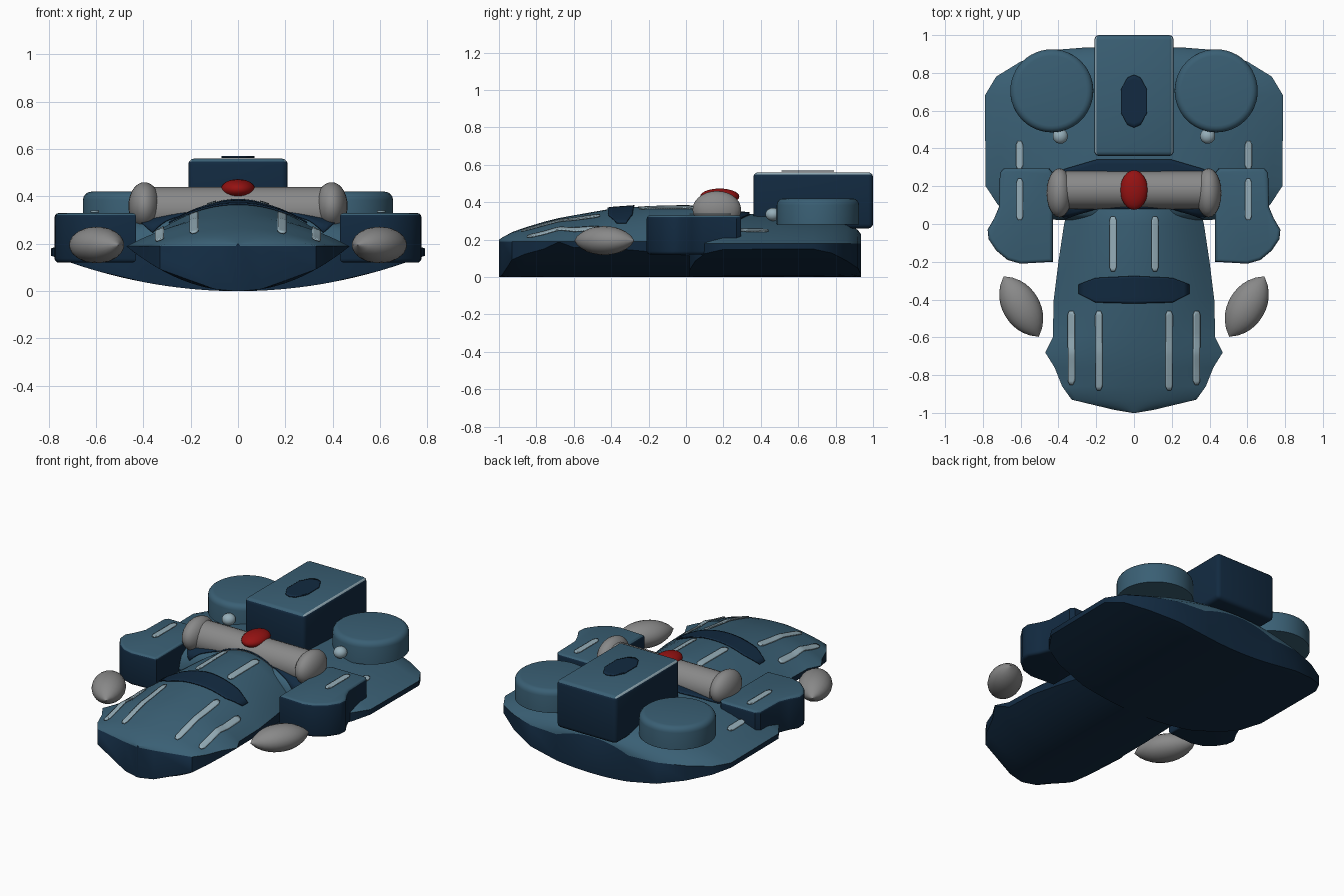
import bpy, bmesh, math
from mathutils import Matrix, Vector

cube = bpy.data.objects.get("Cube")
if cube:
    bpy.data.objects.remove(cube, do_unlink=True)


def material(name, rgb):
    m = bpy.data.materials.new(name)
    m.use_nodes = True
    m.diffuse_color = (*rgb, 1)
    m.node_tree.nodes["Principled BSDF"].inputs["Base Color"].default_value = (*rgb, 1)
    return m


BLUE = material("steel_blue", (0.042, 0.115, 0.175))
NAVY = material("dark_navy", (0.006, 0.023, 0.052))
PALE = material("pale_blue", (0.3, 0.42, 0.48))
GREY = material("mid_grey", (0.25, 0.25, 0.25))
RED = material("deep_red", (0.3, 0.006, 0.006))
SIDES = (("left", 1), ("right", -1))


def finish(name, bm, mats, rule=None, angle=35, recalc=True):
    """Turn a bmesh into a smooth-shaded object, colouring faces by a rule."""
    if recalc:
        bmesh.ops.recalc_face_normals(bm, faces=bm.faces)
    bm.normal_update()
    if rule:
        for f in bm.faces:
            f.material_index = rule(f)
    me = bpy.data.meshes.new(name)
    bm.to_mesh(me)
    bm.free()
    for m in mats:
        me.materials.append(m)
    ob = bpy.data.objects.new(name, me)
    bpy.context.collection.objects.link(ob)
    bpy.ops.object.select_all(action='DESELECT')
    ob.select_set(True)
    bpy.context.view_layer.objects.active = ob
    bpy.ops.object.shade_smooth_by_angle(angle=math.radians(angle))
    return ob


def lerp_rows(rows, t):
    """Interpolate rows of (t, a, b) at t."""
    for p, q in zip(rows, rows[1:]):
        if p[0] <= t <= q[0]:
            k = (t - p[0]) / (q[0] - p[0])
            return tuple(a + (b - a) * k for a, b in zip(p[1:], q[1:]))
    return None


# Hull stations: y, half width, crown height
NOSE = [(-1, .01, .2), (-.985, .1, .21), (-.93, .33, .24), (-.86, .38, .265),
        (-.76, .42, .295), (-.68, .47, .315), (-.6, .43, .33), (-.4, .425, .365),
        (-.2, .4, .38), (0, .37, .385), (.08, .35, .38), (.2, .3, .33)]
REAR = [(.02, .4, .31), (.05, .6, .33), (.1, .72, .345), (.2, .785, .345),
        (.68, .79, .32), (.78, .73, .31), (.86, .6, .29), (.92, .44, .25), (.935, .25, .23)]


def crown(rows, rim, x, y):
    row = lerp_rows(rows, y)
    if not row or abs(x) > row[0]:
        return 0
    w, h = row
    return rim + (h - rim) * (1 - (x / w) ** 2)


def deck(x, y):
    return max(crown(NOSE, .19, x, y), crown(REAR, .18, x, y))


def hull(name, rows, rim, keel):
    """Loft a domed top and a shallow curved keel along y."""
    bm, n, rings = bmesh.new(), 24, []
    for y, w, h in rows:
        us = [i * 2 / n - 1 for i in range(n + 1)]
        top = [(u * w, y, rim + (h - rim) * (1 - u * u)) for u in us]
        low = [(u * w, y, keel * (u * w) ** 2) for u in reversed(us)]
        rings.append([bm.verts.new(p) for p in top + low])
    count = len(rings[0])
    tops = set()
    for a, b in zip(rings, rings[1:]):
        for i in range(count):
            j = (i + 1) % count
            f = bm.faces.new((a[i], a[j], b[j], b[i]))
            if i < n:
                tops.add(f)
    for ring in (rings[0], rings[-1]):
        for i in range(n):
            bm.faces.new((ring[i], ring[i + 1], ring[count - 2 - i], ring[count - 1 - i]))
    finish(name, bm, (BLUE, NAVY), lambda f: 0 if f in tops else 1, 40)


hull("nose_hull", NOSE, .19, .85)
hull("rear_hull", REAR, .18, .24)


def drape(name, mat, cols, height=deck, n=20, rows=12):
    """Thin plate following a surface; cols are (x, y_min, y_max)."""
    bm, grid = bmesh.new(), []
    for i in range(n + 1):
        x = cols[0][0] + (cols[-1][0] - cols[0][0]) * i / n
        x = min(x, cols[-1][0])
        lo, hi = lerp_rows(cols, x) or cols[-1][1:]
        ys = [lo + (hi - lo) * j / rows for j in range(rows + 1)]
        grid.append([bm.verts.new((x, y, height(x, y) + .003)) for y in ys])
    for a, b in zip(grid, grid[1:]):
        for j in range(rows):
            bm.faces.new((a[j], b[j], b[j + 1], a[j + 1]))
    ob = finish(name, bm, (mat,), recalc=False)
    mod = ob.modifiers.new("thickness", 'SOLIDIFY')
    mod.thickness, mod.offset = .007, 1


def strip(name, x, y0, y1, height=deck):
    r, e = .018, .02
    drape(name, PALE, [(x - r, y0 + e, y1 - e), (x - r / 2, y0, y1),
                       (x + r / 2, y0, y1), (x + r, y0 + e, y1 - e)], height, 4, 20)


# Dark deck panels
drape("windshield", NAVY, [(-.29, -.37, -.32), (-.2, -.415, -.285), (0, -.42, -.275),
                           (.2, -.415, -.285), (.29, -.37, -.32)])
drape("cockpit_recess", NAVY, [(-.42, .1, .27), (-.37, .03, .29), (-.2, .08, .34),
                               (.2, .08, .34), (.37, .03, .29), (.42, .1, .27)], n=42)


# Rear equipment box with pale long top edges
def box_rule(f):
    if f.normal.z < .3:
        return 1
    return 2 if abs(f.normal.x) > .3 else 0


bm = bmesh.new()
bmesh.ops.create_cube(bm, size=1, matrix=Matrix.Translation((0, .68, .41))
                      @ Matrix.Diagonal((.42, .64, .3, 1)))
bmesh.ops.bevel(bm, geom=bm.edges[:], offset=.025, segments=3, profile=.5, affect='EDGES')
finish("rear_box", bm, (BLUE, NAVY, PALE), box_rule)
drape("box_hatch", NAVY, [(-.07, .59, .71), (-.035, .525, .775), (0, .51, .79),
                          (.035, .525, .775), (.07, .59, .71)], lambda x, y: .56)


def ellipsoid(name, mat, loc, radii):
    bm = bmesh.new()
    bmesh.ops.create_uvsphere(bm, u_segments=24, v_segments=14, radius=1,
                              matrix=Matrix.Translation(loc) @ Matrix.Diagonal((*radii, 1)))
    finish(name, bm, (mat,))


# Cross roll with a red dome on top
bm = bmesh.new()
bmesh.ops.create_cone(bm, cap_ends=True, segments=24, radius1=.1, radius2=.1, depth=.72,
                      matrix=Matrix.Translation((0, .18, .34)) @ Matrix.Rotation(math.pi / 2, 4, 'Y'))
finish("cross_roll", bm, (GREY,))
ellipsoid("red_dome", RED, (0, .18, .43), (.073, .105, .043))

POD = [(.43, -.2), (.6, -.21), (.67, -.19), (.73, -.14), (.77, -.08), (.775, -.03),
       (.74, .03), (.715, .09), (.71, .27), (.69, .295), (.45, .295), (.43, .27)]

for side, s in SIDES:
    # Side pod: plan outline pulled up, rounded top and bottom rims
    bm = bmesh.new()
    base = bm.faces.new([bm.verts.new((s * x, y, .12)) for x, y in POD])
    out = bmesh.ops.extrude_face_region(bm, geom=[base])
    bmesh.ops.translate(bm, vec=(0, 0, .21),
                        verts=[v for v in out["geom"] if isinstance(v, bmesh.types.BMVert)])
    bmesh.ops.recalc_face_normals(bm, faces=bm.faces)
    rims = [e for e in bm.edges if abs(e.verts[0].co.z - e.verts[1].co.z) < .01]
    bmesh.ops.bevel(bm, geom=rims, offset=.018, segments=3, profile=.5, affect='EDGES')
    finish(side + "_pod", bm, (BLUE, NAVY), lambda f: 0 if f.normal.z > .3 else 1)

    # Round rear disc
    bm = bmesh.new()
    bmesh.ops.create_cone(bm, cap_ends=True, segments=48, radius1=.22, radius2=.22, depth=.14,
                          matrix=Matrix.Translation((s * .435, .705, .35)))
    rims = [e for e in bm.edges if abs(e.verts[0].co.z - e.verts[1].co.z) < .01 and e.verts[0].co.z > .3]
    bmesh.ops.bevel(bm, geom=rims, offset=.035, segments=4, profile=.5, affect='EDGES')
    finish(side + "_rear_disc", bm, (BLUE,))

    # Roll end knob and small lamp
    ellipsoid(side + "_roll_knob", GREY, (s * .395, .165, .36), (.068, .13, .1))
    ellipsoid(side + "_lamp", PALE, (s * .39, .465, .335), (.04, .04, .035))

    # Free-standing pointed spindle beside the nose
    bm, rings, n = bmesh.new(), [], 20
    axis = Vector((s * .18, .31, 0)).normalized()
    across = Vector((axis.y, -axis.x, 0))
    for i in range(13):
        t = i / 6 - 1
        r = .001 + (1 - abs(t) ** 2.2) ** .85
        c = Vector((s * .597, -.437, .195)) + axis * t * .185
        rings.append([bm.verts.new(c + across * (.098 * r * math.cos(a)) + Vector((0, 0, .077 * r * math.sin(a))))
                      for a in (math.tau * k / n for k in range(n))])
    for a, b in zip(rings, rings[1:]):
        for k in range(n):
            bm.faces.new((a[k], a[(k + 1) % n], b[(k + 1) % n], b[k]))
    bm.faces.new(rings[0])
    bm.faces.new(rings[-1])
    finish(side + "_spindle", bm, (GREY,))

    # Pale trim strips
    strip(side + "_nose_strip_inner", s * .185, -.88, -.46)
    strip(side + "_nose_strip_outer", s * .33, -.85, -.46)
    strip(side + "_deck_strip", s * .11, -.25, .04)
    strip(side + "_pod_strip", s * .605, .02, .24, lambda x, y: .33)
    strip(side + "_rear_strip", s * .605, .29, .44)
